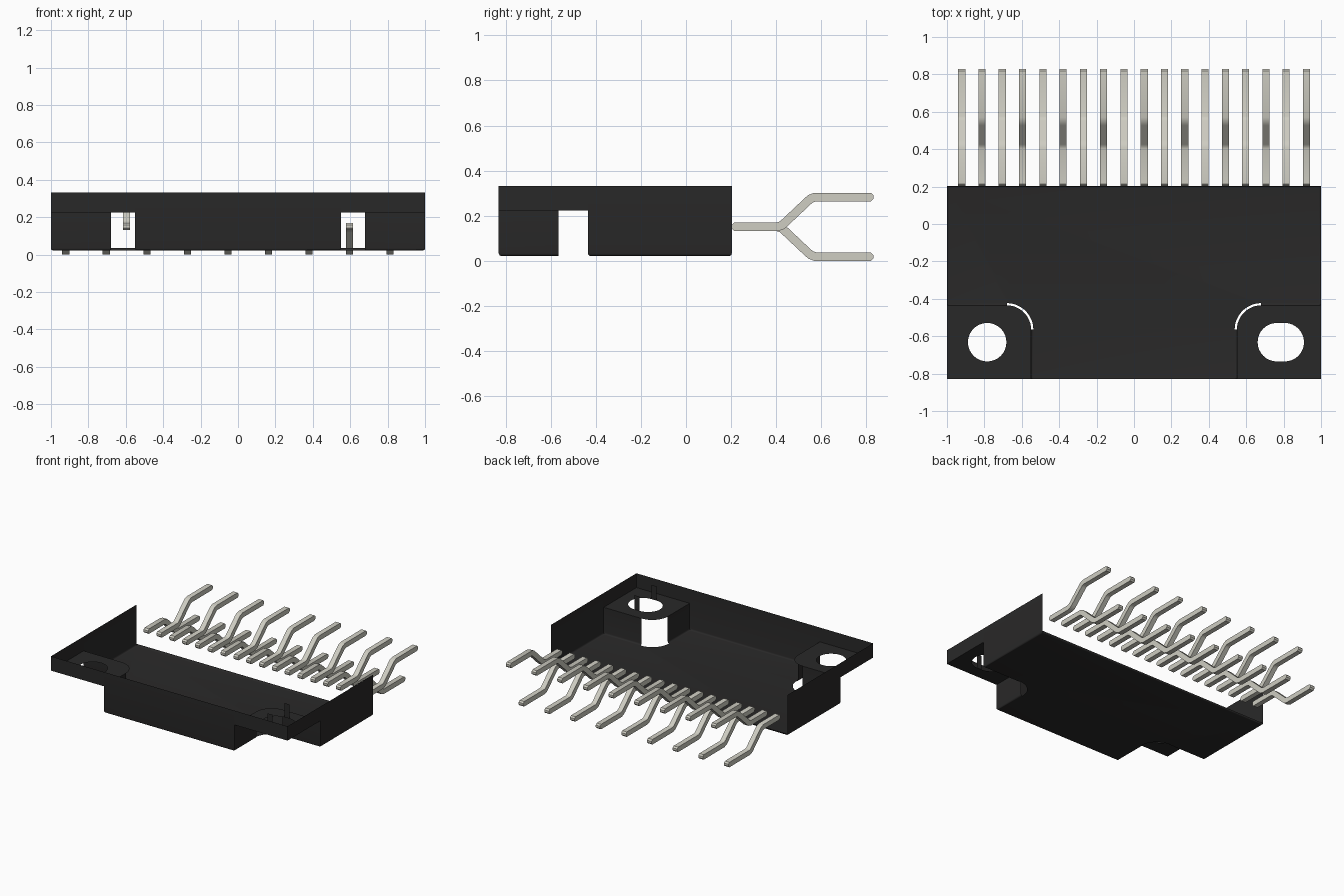
import bpy, bmesh, math
from mathutils import Vector

if "Cube" in bpy.data.objects:
    bpy.data.objects.remove(bpy.data.objects["Cube"], do_unlink=True)


def material(name, rgb):
    m = bpy.data.materials.new(name)
    m.use_nodes = True
    m.diffuse_color = (*rgb, 1)
    m.node_tree.nodes["Principled BSDF"].inputs["Base Color"].default_value = (*rgb, 1)
    return m


BLACK = material("black plastic", (0.022, 0.0215, 0.0215))
METAL = material("tinned metal", (0.62, 0.61, 0.54))

# Main dimensions
BACK, FRONT = 0.203, -0.83
BOTTOM, TAB, TOP = 0.022, 0.224, 0.333
POCKET_X, POCKET_Y, R = 0.55, -0.435, 0.13     # corner pockets and their inner radius
CX, CY = POCKET_X + R, POCKET_Y - R
FILLET, ARC = 0.012, 12
HOLE_X, HOLE_Y, HOLE_R = 0.785, -0.632, 0.103


def finish(name, bm, mat):
    bmesh.ops.recalc_face_normals(bm, faces=bm.faces)
    me = bpy.data.meshes.new(name)
    bm.to_mesh(me)
    bm.free()
    me.materials.append(mat)
    ob = bpy.data.objects.new(name, me)
    bpy.context.collection.objects.link(ob)
    bpy.ops.object.select_all(action='DESELECT')
    ob.select_set(True)
    bpy.context.view_layer.objects.active = ob
    bpy.ops.object.shade_smooth_by_angle(angle=math.radians(35))
    return ob


def arc(cx, cy, r, a0, a1, n):
    return [(cx + r * math.cos(math.radians(a0 + (a1 - a0) * i / n)),
             cy + r * math.sin(math.radians(a0 + (a1 - a0) * i / n))) for i in range(n + 1)]


def outline(d):
    """Plan of the body with both front corners cut out, shrunk by d."""
    half = [(1 - d, BACK - d), (1 - d, POCKET_Y + d)]
    half += arc(CX, CY, R + d, 90, 180, ARC)
    half += [(POCKET_X - d, FRONT + d)]
    return half + [(-x, y) for x, y in reversed(half)]


def quad(bm, a, b, z0, z1):
    """Upright wall between two plan points."""
    bm.faces.new([bm.verts.new(p) for p in
                  ((*a, z0), (*b, z0), (*b, z1), (*a, z1))])


# Open tray: floor, rounded lower edges, then walls (no top, back or pocket corner walls)
bm = bmesh.new()
rings = []
for i in range(5):
    a = math.radians(90 * i / 4)
    d, z = FILLET * (1 - math.sin(a)), BOTTOM + FILLET * (1 - math.cos(a))
    rings.append([bm.verts.new((x, y, z)) for x, y in outline(d)])
bm.faces.new(rings[0])
count = len(rings[0])
last = count - 1                                # the edge along the back
wall_top = {0: TOP, 1: TAB, ARC + 2: TAB, ARC + 3: TOP}
for i in range(count):
    j = (i + 1) % count
    kind = min(i, last - 1 - i)                 # same number on both halves
    if i != last and kind not in wall_top:
        continue
    for lo, hi in zip(rings, rings[1:]):
        bm.faces.new((lo[i], lo[j], hi[j], hi[i]))
    if i != last:
        up = [bm.verts.new((rings[-1][k].co.x, rings[-1][k].co.y, wall_top[kind]))
              for k in (i, j)]
        bm.faces.new((rings[-1][i], rings[-1][j], up[1], up[0]))
# Upper walls outside the tabs
for s in (1, -1):
    quad(bm, (s, POCKET_Y), (s, FRONT), TAB, TOP)
    quad(bm, (s, FRONT), (s * POCKET_X, FRONT), TAB, TOP)
bmesh.ops.remove_doubles(bm, verts=bm.verts, dist=0.0005)
for v in [v for v in bm.verts if not v.link_faces]:
    bm.verts.remove(v)
finish("body_tray", bm, BLACK)


# Mounting tabs: thin plates with a round hole on one side and a slot on the other
def tab(name, side, stretch):
    bm = bmesh.new()
    plate = [(1, FRONT), (1, POCKET_Y)] + arc(CX, CY, R, 90, 180, ARC) + [(POCKET_X, FRONT)]
    hole = arc(HOLE_X + stretch, HOLE_Y, HOLE_R, -90, 90, 16)
    hole += arc(HOLE_X - stretch, HOLE_Y, HOLE_R, 90, 270, 16)
    if not stretch:
        hole = hole[:16] + hole[17:-1]
    edges = []
    for loop in (plate, hole):
        vs = [bm.verts.new((side * x, y, TAB)) for x, y in loop]
        edges += [bm.edges.new((vs[k - 1], vs[k])) for k in range(len(vs))]
    bmesh.ops.triangle_fill(bm, use_beauty=True, edges=edges, normal=(0, 0, 1))
    # Straight sides of the slot
    if stretch:
        for y in (HOLE_Y - HOLE_R, HOLE_Y + HOLE_R):
            quad(bm, (side * (HOLE_X - stretch), y), (side * (HOLE_X + stretch), y), TAB, TOP)
    finish(name, bm, BLACK)


tab("left_slotted_tab", 1, 0.021)
tab("right_round_tab", -1, 0)


# Pins: side profile thickened from a centre line, then extruded sideways
PIN_Z, RISE, HALF, WIDTH, SOFT = 0.151, 0.132, 0.019, 0.038, 0.011


def pin(name, x, way):
    line = [(0.203, 0), (0.203 + SOFT, 0), (0.405, 0), (0.425, 0.007), (0.438, 0.018),
            (0.54, RISE - 0.018), (0.553, RISE - 0.007), (0.573, RISE),
            (0.83 - SOFT, RISE), (0.83, RISE)]
    pts = [Vector((y, PIN_Z + way * z)) for y, z in line]
    upper, lower = [], []
    for i, p in enumerate(pts):
        before = (p - pts[i - 1]).normalized() if i else Vector((1, 0))
        after = (pts[i + 1] - p).normalized() if i < len(pts) - 1 else Vector((1, 0))
        t = (before + after).normalized()
        h = HALF - SOFT if i in (0, len(pts) - 1) else HALF / t.dot(after)
        n = Vector((-t.y, t.x)) * h
        upper.append(p + n)
        lower.append(p - n)
    bm = bmesh.new()
    sides = []
    for sx in (x - WIDTH / 2, x + WIDTH / 2):
        sides.append([[bm.verts.new((sx, *q)) for q in row] for row in (upper, lower)])
    (u0, l0), (u1, l1) = sides
    for i in range(len(pts) - 1):
        for a, b in ((u0, u1), (l0, l1), (u0, l0), (u1, l1)):
            bm.faces.new((a[i], a[i + 1], b[i + 1], b[i]))
    for i in (0, -1):
        bm.faces.new((u0[i], u1[i], l1[i], l0[i]))
    finish(name, bm, METAL)


for k in range(18):
    up = k % 2
    pin(f"{'upper' if up else 'lower'}_pin_{k // 2 + 1}", -0.921 + 0.1084 * k, 1 if up else -1)
